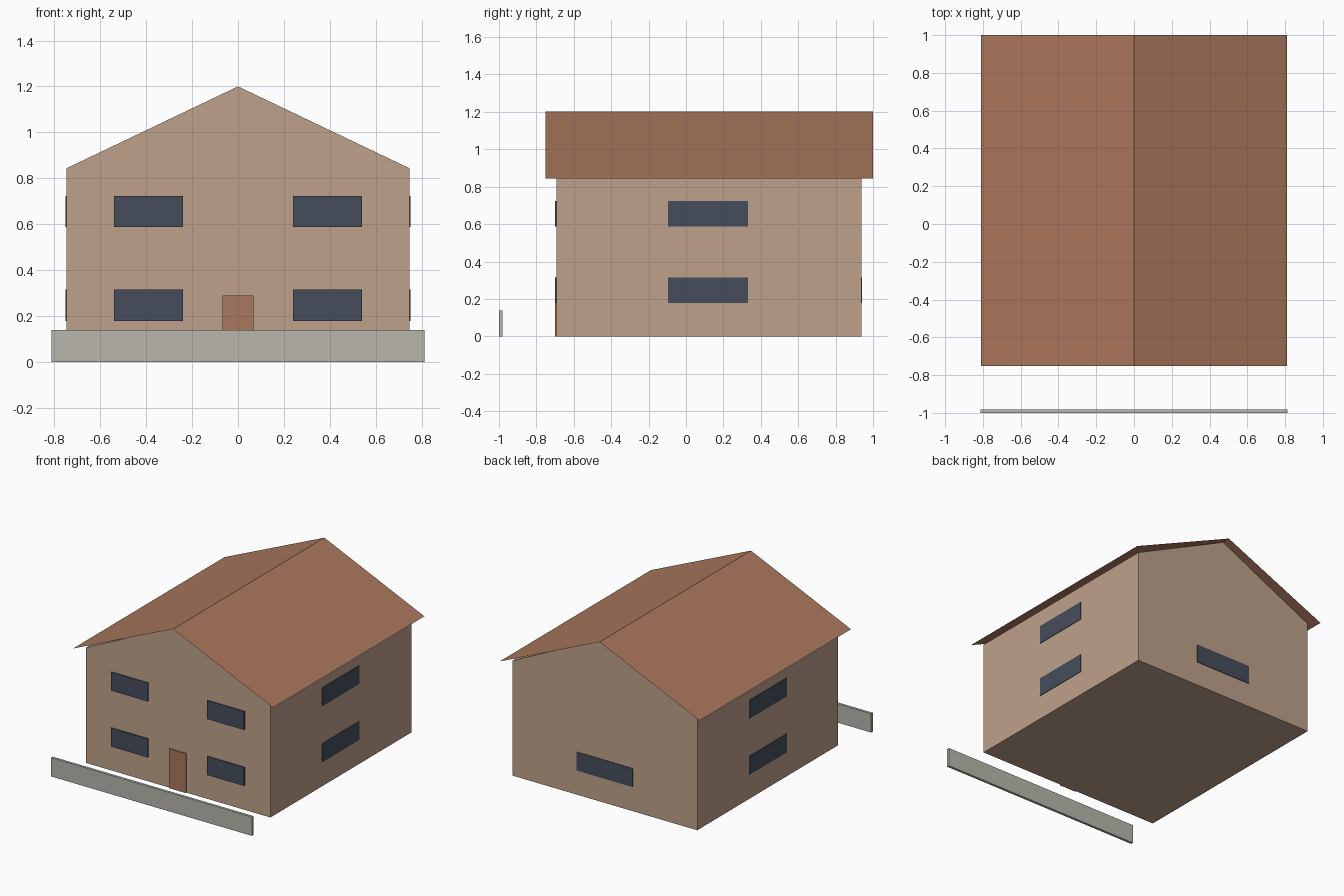
import bpy

if "Cube" in bpy.data.objects:
    bpy.data.objects.remove(bpy.data.objects["Cube"])

W, EAVE, RIDGE = 0.748, 0.843, 1.2      # wall half width, eave and ridge heights
FRONT, BACK = -0.693, 0.938             # wall ends along y


def material(name, hex_code):
    rgb = [int(hex_code[i:i + 2], 16) / 255 for i in (0, 2, 4)]
    lin = [c / 12.92 if c <= 0.04045 else ((c + 0.055) / 1.055) ** 2.4 for c in rgb]
    mat = bpy.data.materials.new(name)
    mat.diffuse_color = (*lin, 1)
    mat.use_nodes = True
    mat.node_tree.nodes["Principled BSDF"].inputs["Base Color"].default_value = mat.diffuse_color
    return mat


WALL = material("tan_wall", "BEA28B")
CLAY = material("clay_red", "AA775D")
GLASS = material("dark_glass", "454D5C")
STONE = material("grey_stone", "B8B6AC")


def mesh_object(name, verts, faces, mat):
    me = bpy.data.meshes.new(name)
    me.from_pydata(verts, [], faces)
    me.materials.append(mat)
    ob = bpy.data.objects.new(name, me)
    bpy.context.collection.objects.link(ob)
    return ob


def box(name, xs, ys, zs, mat):
    verts = [(x, y, z) for x in xs for y in ys for z in zs]
    faces = [(0, 1, 3, 2), (4, 6, 7, 5), (0, 4, 5, 1),
             (2, 3, 7, 6), (0, 2, 6, 4), (1, 5, 7, 3)]
    return mesh_object(name, verts, faces, mat)


# House body: gabled profile extruded from front to back
profile = [(-W, 0), (W, 0), (W, EAVE), (0, RIDGE), (-W, EAVE)]
n = len(profile)
verts = [(x, y, z) for y in (FRONT, BACK) for x, z in profile]
faces = [tuple(range(n)), tuple(reversed(range(n, 2 * n)))]
faces += [(i, i + n, (i + 1) % n + n, (i + 1) % n) for i in range(n)]
mesh_object("house_walls", verts, faces, WALL)

# Roof: thin folded sheet overhanging the walls
verts = [(x, y, z) for y in (-0.752, 1.0)
         for x, z in ((-0.81, EAVE), (0, RIDGE + 0.002), (0.81, EAVE))]
mesh_object("roof", verts, [(0, 1, 4, 3), (1, 2, 5, 4)], CLAY)

# Windows: two floors on the front and both sides
for floor, zs in (("lower", (0.178, 0.314)), ("upper", (0.588, 0.723))):
    for side, s in (("left", -1), ("right", 1)):
        box(f"{floor}_front_window_{side}", sorted((s * 0.24, s * 0.54)),
            (FRONT - 0.008, FRONT + 0.001), zs, GLASS)
        box(f"{floor}_side_window_{side}", sorted((s * (W - 0.001), s * (W + 0.004))),
            (-0.095, 0.332), zs, GLASS)

# Single back window
box("back_window", (-0.228, 0.228), (BACK - 0.001, BACK + 0.004), (0.178, 0.314), GLASS)

# Front door and low garden wall
box("front_door", (-0.068, 0.068), (FRONT - 0.008, FRONT + 0.001), (0, 0.288), CLAY)
box("garden_wall", (-0.813, 0.813), (-1.0, -0.981), (0, 0.138), STONE)
